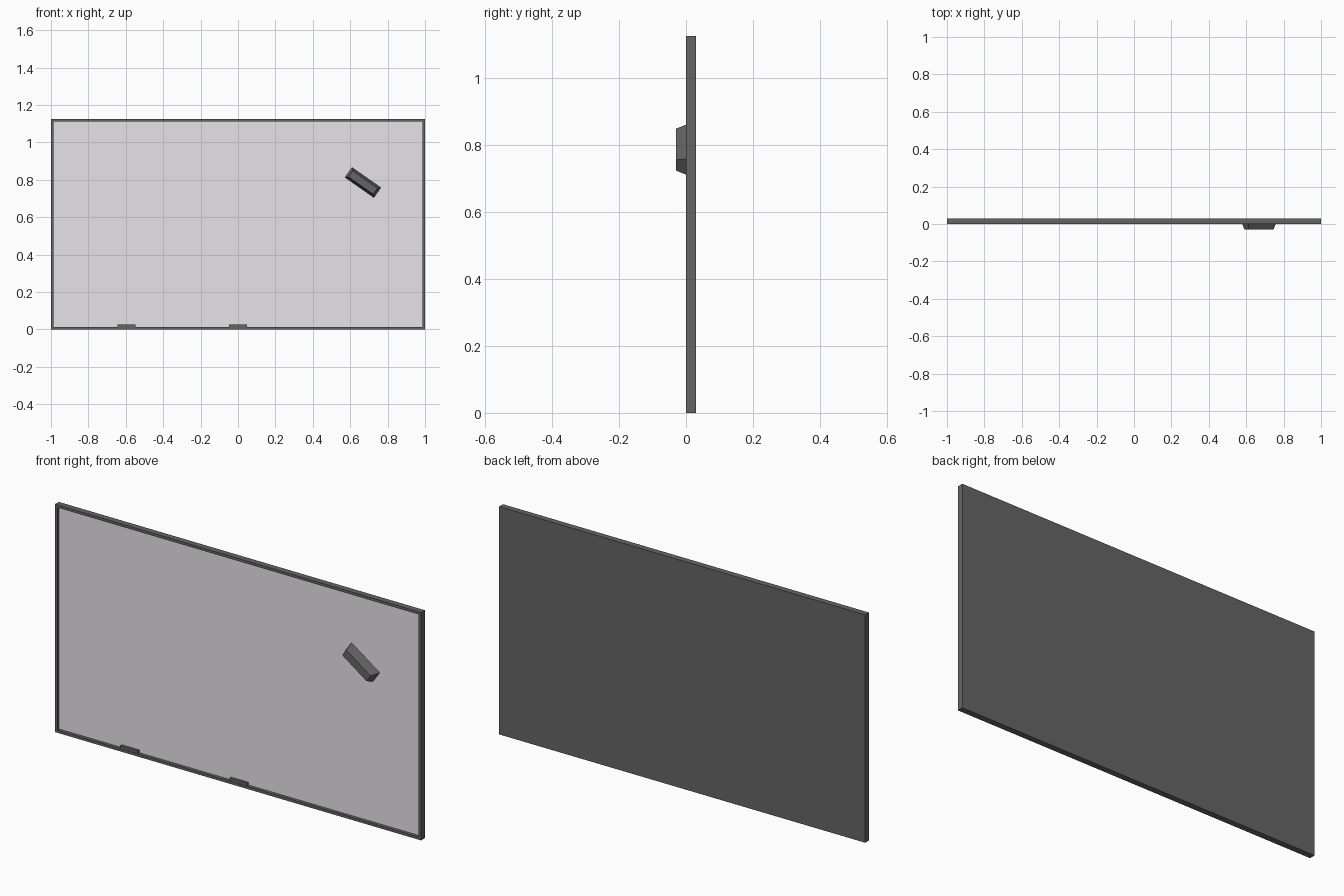
import bpy, bmesh
from math import radians
from mathutils import Matrix

if "Cube" in bpy.data.objects:
    bpy.data.objects.remove(bpy.data.objects["Cube"])

W, H, D = 2.0, 1.125, 0.03      # overall board size
RIM, BOARD_Y = 0.013, 0.015     # frame width, depth of writing surface


def material(name, rgb):
    m = bpy.data.materials.new(name)
    m.diffuse_color = (*rgb, 1)
    m.use_nodes = True
    m.node_tree.nodes["Principled BSDF"].inputs["Base Color"].default_value = m.diffuse_color
    return m


dark = material("dark_grey", (0.13, 0.13, 0.13))
white = material("board_white", (0.80, 0.77, 0.80))


def finish(name, bm, mat):
    bmesh.ops.recalc_face_normals(bm, faces=bm.faces)
    me = bpy.data.meshes.new(name)
    bm.to_mesh(me)
    bm.free()
    me.materials.append(mat)
    ob = bpy.data.objects.new(name, me)
    bpy.context.collection.objects.link(ob)
    return ob


def block(name, w, h, y_front, y_back, centre, mat, inset=0.0, tilt=0.0):
    """Box in the xz plane whose front face can be inset for tapered sides."""
    bm = bmesh.new()
    bmesh.ops.create_cube(bm, size=1)
    for v in bm.verts:
        front = v.co.y < 0
        k = 2 * inset if front else 0
        v.co = (v.co.x * (w - k), y_front if front else y_back, v.co.z * (h - k))
    bm.transform(Matrix.Translation((centre[0], 0, centre[1])) @ Matrix.Rotation(radians(tilt), 4, 'Y'))
    return finish(name, bm, mat)


# Frame: a closed tray with its front face inset and pushed back
bm = bmesh.new()
bmesh.ops.create_cube(bm, size=1)
for v in bm.verts:
    v.co = (v.co.x * W, (v.co.y + 0.5) * D, (v.co.z + 0.5) * H)
bm.normal_update()
front = min(bm.faces, key=lambda f: f.calc_center_median().y)
bmesh.ops.inset_region(bm, faces=[front], thickness=RIM, use_even_offset=True)
recess = bmesh.ops.extrude_face_region(bm, geom=[front])
if front.is_valid:
    bmesh.ops.delete(bm, geom=[front], context='FACES')
for v in (g for g in recess["geom"] if isinstance(g, bmesh.types.BMVert)):
    v.co.y = BOARD_Y + 0.004
finish("frame", bm, dark)

# Writing surface set into the frame
block("writing_surface", W - 2 * RIM, H - 2 * RIM, BOARD_Y, BOARD_Y + 0.004,
      (0, H / 2), white)

# Eraser stuck on the board at an angle, sides tapering to the front
block("eraser", 0.188, 0.065, -0.03, BOARD_Y, (0.668, 0.786), dark, inset=0.013, tilt=35)

# Small erasers resting on the bottom rim
for i, x in enumerate((-0.597, 0.0)):
    block(f"rim_block_{i + 1}", 0.096, 0.014, 0.002, BOARD_Y, (x, RIM + 0.007), dark)
